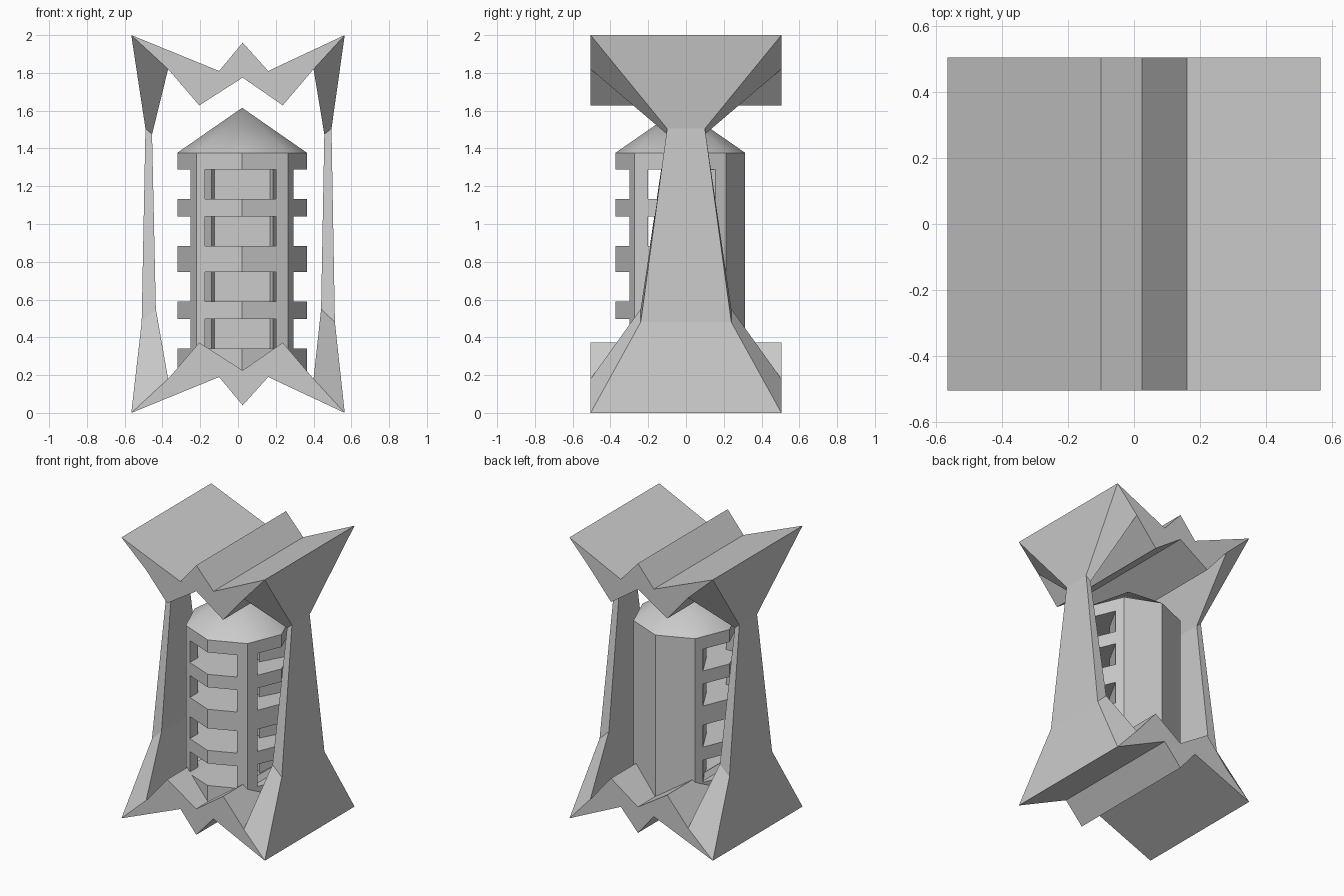
import bpy, bmesh, math

if "Cube" in bpy.data.objects:
    bpy.data.objects.remove(bpy.data.objects["Cube"])


def make_object(name, bm):
    bmesh.ops.recalc_face_normals(bm, faces=bm.faces[:])
    mesh = bpy.data.meshes.new(name)
    bm.to_mesh(mesh)
    bm.free()
    ob = bpy.data.objects.new(name, mesh)
    bpy.context.collection.objects.link(ob)
    return ob


def prism(bm, outline, z0, z1):
    low = [bm.verts.new((x, y, z0)) for x, y in outline]
    high = [bm.verts.new((x, y, z1)) for x, y in outline]
    bm.faces.new(low[::-1])
    bm.faces.new(high)
    n = len(outline)
    for i in range(n):
        j = (i + 1) % n
        bm.faces.new((low[i], low[j], high[j], high[i]))
    return high


# Outer frame: closed ring of four-sided sections
# (outer x, outer z, inner x, inner z, half depth)
cap = [(-.565, 2, -.37, 1.82, .505), (-.1, 1.81, -.205, 1.628, .505),
       (.025, 1.96, .025, 1.775, .505), (.16, 1.81, .237, 1.628, .505),
       (.565, 2, .40, 1.82, .505)]
base = [(a, 2 - b, c, 2 - d, y) for a, b, c, d, y in reversed(cap)]
right_leg = [(.495, 1.505, .457, 1.475, .1), (.513, .48, .44, .55, .24)]
left_leg = [(-.49, 1.505, -.455, 1.475, .1), (-.51, .48, -.435, .55, .24)]
stations = cap + right_leg + base + left_leg[::-1]

bm = bmesh.new()
rings = []
for ox, oz, ix, iz, y in stations:
    rings.append([bm.verts.new(p) for p in
                  ((ox, -y, oz), (ox, y, oz), (ix, y, iz), (ix, -y, iz))])
for i, a in enumerate(rings):
    b = rings[(i + 1) % len(rings)]
    for k in range(4):
        m = (k + 1) % 4
        bm.faces.new((a[k], a[m], b[m], b[k]))
make_object("outer_frame", bm)

# Eight-sided tower body with pointed roof
cx, cy, r = .022, -.03, .343
octagon = [(cx + r * math.cos(i * math.pi / 4), cy + r * math.sin(i * math.pi / 4))
           for i in range(8)]
bm = bmesh.new()
rim = prism(bm, octagon, .21, 1.377)
bmesh.ops.delete(bm, geom=[f for f in bm.faces if all(v in rim for v in f.verts)],
                 context='FACES_ONLY')
tip = bm.verts.new((cx, cy, 1.615))
for i in range(8):
    bm.faces.new((rim[i], rim[(i + 1) % 8], tip))
tower = make_object("tower", bm)

# Window slots open to the front and both sides, leaving corner posts and a rear core
slot = [(-.175, -.5), (.2, -.5), (.2, -.2), (.5, -.2), (.5, .155), (.287, .155),
        (.185, -.03), (.17, 0), (-.125, 0), (-.14, -.03), (-.243, .155),
        (-.5, .155), (-.5, -.2), (-.175, -.2)]
bm = bmesh.new()
for z0, z1 in ((.34, .497), (.59, .747), (.883, 1.04), (1.132, 1.288)):
    prism(bm, slot, z0, z1)
cutter = make_object("slot_cutter", bm)
cutter.hide_render = True

mod = tower.modifiers.new("slots", 'BOOLEAN')
mod.operation = 'DIFFERENCE'
mod.solver = 'EXACT'
mod.object = cutter
bpy.context.view_layer.objects.active = tower
tower.select_set(True)
bpy.ops.object.modifier_apply(modifier=mod.name)
bpy.data.objects.remove(cutter)
bpy.ops.object.shade_smooth_by_angle(angle=math.radians(30))
